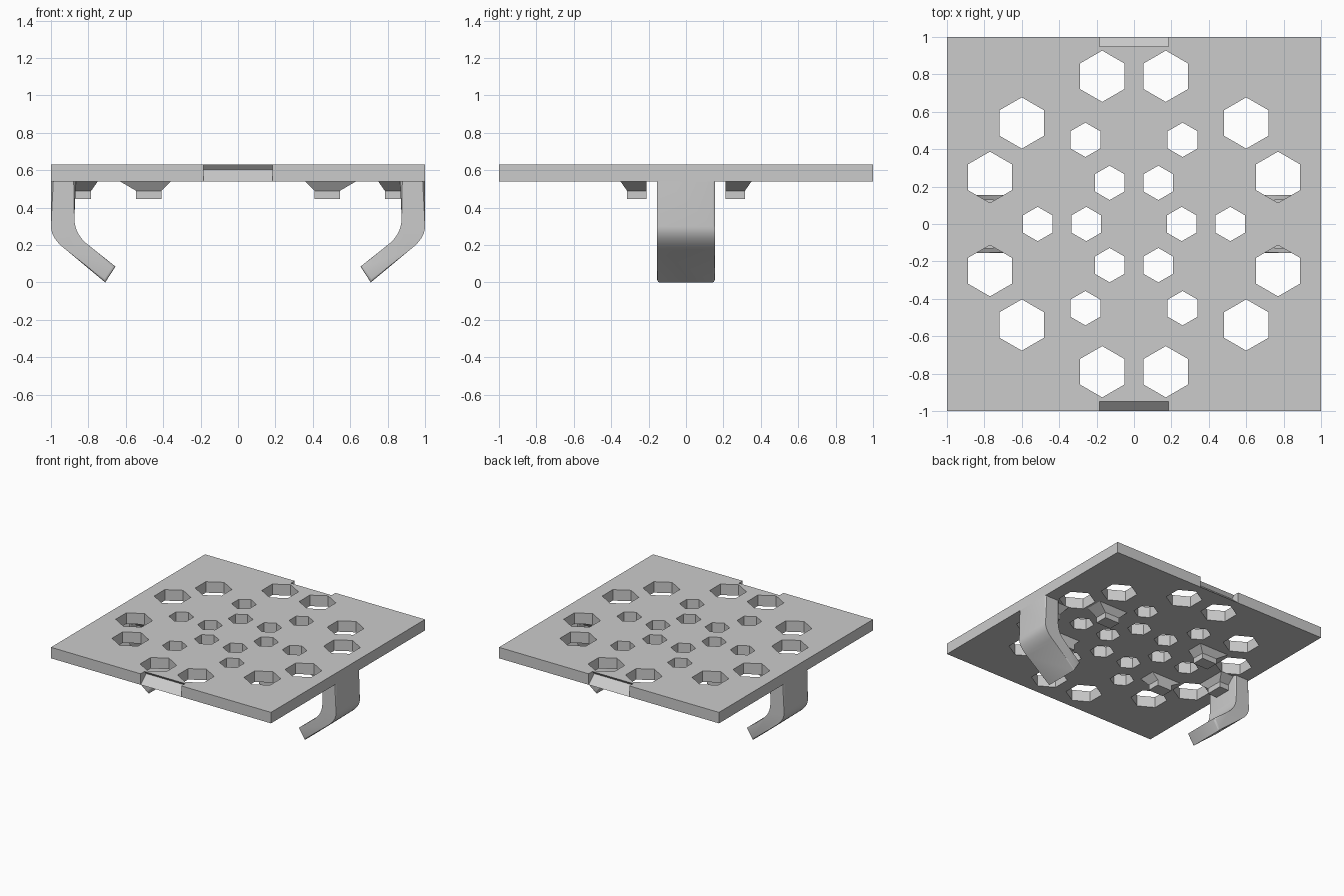
import bpy, bmesh, math
from mathutils import Vector

cube = bpy.data.objects.get("Cube")
if cube:
    bpy.data.objects.remove(cube, do_unlink=True)

grey = bpy.data.materials.new("light_grey")
grey.use_nodes = True
COLOUR = (0.6, 0.6, 0.6, 1)
grey.diffuse_color = COLOUR
grey.node_tree.nodes["Principled BSDF"].inputs["Base Color"].default_value = COLOUR

TOP, UNDER = 0.63, 0.54


def finish(bm, name):
    bmesh.ops.recalc_face_normals(bm, faces=bm.faces)
    mesh = bpy.data.meshes.new(name)
    bm.to_mesh(mesh)
    bm.free()
    mesh.materials.append(grey)
    obj = bpy.data.objects.new(name, mesh)
    bpy.context.collection.objects.link(obj)
    return obj


def loft(bm, ring_a, ring_b):
    """Closed solid between two rings with the same number of points."""
    a = [bm.verts.new(p) for p in ring_a]
    b = [bm.verts.new(p) for p in ring_b]
    bm.faces.new(a)
    bm.faces.new(b[::-1])
    for i in range(len(a)):
        j = (i + 1) % len(a)
        bm.faces.new((a[i], b[i], b[j], a[j]))
    return a, b


def rect(x0, x1, y0, y1, z):
    return [(x0, y0, z), (x1, y0, z), (x1, y1, z), (x0, y1, z)]


def hexagon(x, y, r, z):
    return [(x + r * math.sin(k * math.pi / 3), y + r * math.cos(k * math.pi / 3), z)
            for k in range(6)]


def rounded(start, corner, end, steps=8):
    s, c, e = Vector(start), Vector(corner), Vector(end)
    return [tuple(s.lerp(c, t).lerp(c.lerp(e, t), t))
            for t in (i / steps for i in range(steps + 1))]


# Square plate
bm = bmesh.new()
loft(bm, rect(-1, 1, -1, 1, UNDER), rect(-1, 1, -1, 1, TOP))
plate = finish(bm, "plate")

# Hexagonal holes and the two slanted edge notches, cut together
LARGE = [(0.17, 0.79), (0.6, 0.54), (0.77, 0.25)]
SMALL = [(0.26, 0.45), (0.13, 0.22), (0.255, 0), (0.515, 0)]
bm = bmesh.new()
for centres, radius in ((LARGE, 0.137), (SMALL, 0.092)):
    for x, y in centres:
        for sx in (-1, 1):
            for sy in ((-1, 1) if y else (1,)):
                loft(bm, hexagon(sx * x, sy * y, radius, 0.4),
                     hexagon(sx * x, sy * y, radius, 0.8))
notch = [(0.928, 0.605), (1.02, 0.522), (1.06, 0.522), (1.06, 0.65), (0.968, 0.65)]
for s in (-1, 1):
    loft(bm, [(-0.185, s * y, z) for y, z in notch],
         [(0.185, s * y, z) for y, z in notch])
cutter = finish(bm, "hole_cutter")
cutter.hide_render = True

cut = plate.modifiers.new("holes", "BOOLEAN")
cut.operation = "DIFFERENCE"
cut.solver = "EXACT"
cut.object = cutter
bpy.context.view_layer.update()
result = bpy.data.meshes.new_from_object(
    plate.evaluated_get(bpy.context.evaluated_depsgraph_get()))
plate.modifiers.clear()
plate.data = result
bpy.data.objects.remove(cutter, do_unlink=True)

# Bent side hooks
outline = ([(1, 0.57)] + rounded((1, 0.3), (1, 0.235), (0.92, 0.175))
           + [(0.71, 0), (0.655, 0.085)]
           + rounded((0.8, 0.2), (0.872, 0.255), (0.875, 0.34)) + [(0.865, 0.57)])
for s, side in ((1, "left"), (-1, "right")):
    bm = bmesh.new()
    a, b = loft(bm, [(s * x, -0.155, z) for x, z in outline],
                [(s * x, 0.155, z) for x, z in outline])
    rims = [e for e in bm.edges
            if abs(e.verts[0].co.y - e.verts[1].co.y) < 0.01
            and min(v.co.z for v in e.verts) < UNDER]
    bmesh.ops.bevel(bm, geom=rims, offset=0.014, segments=3, profile=0.5,
                    affect="EDGES", clamp_overlap=True)
    hook = finish(bm, side + "_hook")
    bpy.ops.object.select_all(action="DESELECT")
    hook.select_set(True)
    bpy.context.view_layer.objects.active = hook
    bpy.ops.object.shade_smooth_by_angle(angle=math.radians(35))


# Tapered pegs under the plate
def peg(name, sx, sy, top, foot):
    def ring(box, z):
        x0, x1, y0, y1 = box
        return rect(sx * x0, sx * x1, sy * y0, sy * y1, z)
    bm = bmesh.new()
    loft(bm, ring(top, UNDER), ring(foot, 0.49))
    loft(bm, ring(foot, 0.49), ring(foot, 0.445))
    bmesh.ops.remove_doubles(bm, verts=bm.verts, dist=0.0001)
    inner = [f for f in bm.faces
             if abs(f.normal.z) > 0.9 and abs(f.calc_center_median().z - 0.49) < 0.001]
    bmesh.ops.delete(bm, geom=inner, context="FACES_ONLY")
    finish(bm, name)


for sx, side in ((1, "left"), (-1, "right")):
    for sy, end in ((1, "back"), (-1, "front")):
        peg(f"{end}_{side}_peg", sx, sy, (0.36, 0.63, 0.21, 0.35), (0.41, 0.545, 0.21, 0.315))
    peg(side + "_hook_brace", sx, 1, (0.75, 0.9, -0.13, 0.13), (0.785, 0.9, -0.07, 0.07))
